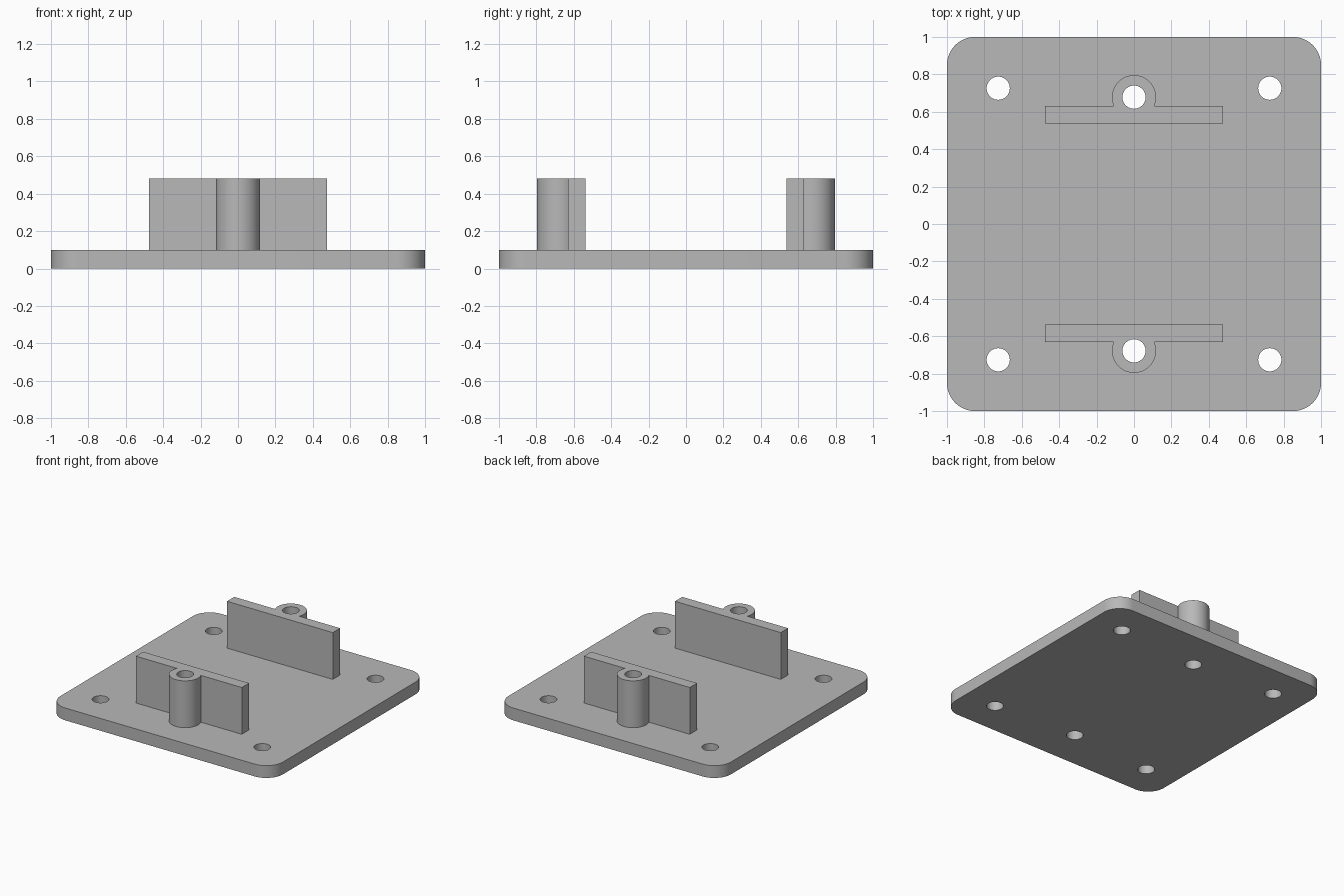
import bpy
import bmesh
from math import asin, cos, pi, radians, sin

if "Cube" in bpy.data.objects:
    bpy.data.objects.remove(bpy.data.objects["Cube"], do_unlink=True)

grey = bpy.data.materials.new("plain grey")
grey.use_nodes = True
colour = (0.48, 0.48, 0.48, 1)
grey.diffuse_color = colour
grey.node_tree.nodes["Principled BSDF"].inputs["Base Color"].default_value = colour

PLATE_TOP, WALL_TOP = 0.10, 0.48
HALF, CORNER = 1.0, 0.15
HOLE, HOLE_POS = 0.062, 0.726
BOSS, BOSS_Y = 0.118, 0.678
WALL_X, WALL_IN, WALL_OUT = 0.475, 0.537, 0.63


def arc(x, y, r, start, end, steps):
    return [(x + r * cos(start + (end - start) * i / steps),
             y + r * sin(start + (end - start) * i / steps)) for i in range(steps + 1)]


def circle(x, y, r):
    return arc(x, y, r, 0, 2 * pi, 48)[:-1]


def extruded(name, loops, z0, z1):
    """Fill an outline with holes and extrude it upwards."""
    bm = bmesh.new()
    for loop in loops:
        verts = [bm.verts.new((x, y, z0)) for x, y in loop]
        for a, b in zip(verts, verts[1:] + verts[:1]):
            bm.edges.new((a, b))
    bmesh.ops.triangle_fill(bm, edges=bm.edges[:], use_beauty=True, normal=(0, 0, 1))
    result = bmesh.ops.extrude_face_region(bm, geom=bm.faces[:], use_keep_orig=True)
    top = [g for g in result["geom"] if isinstance(g, bmesh.types.BMVert)]
    bmesh.ops.translate(bm, verts=top, vec=(0, 0, z1 - z0))
    bmesh.ops.recalc_face_normals(bm, faces=bm.faces[:])
    mesh = bpy.data.meshes.new(name)
    bm.to_mesh(mesh)
    bm.free()
    mesh.materials.append(grey)
    obj = bpy.data.objects.new(name, mesh)
    bpy.context.collection.objects.link(obj)
    bpy.ops.object.select_all(action="DESELECT")
    obj.select_set(True)
    bpy.context.view_layer.objects.active = obj
    bpy.ops.object.shade_smooth_by_angle(angle=radians(30))


# Base plate with rounded corners and six through holes
outline = []
inner = HALF - CORNER
for i, (sx, sy) in enumerate([(1, 1), (-1, 1), (-1, -1), (1, -1)]):
    outline += arc(sx * inner, sy * inner, CORNER, i * pi / 2, (i + 1) * pi / 2, 16)
holes = [circle(sx * HOLE_POS, sy * HOLE_POS, HOLE) for sx in (-1, 1) for sy in (-1, 1)]
holes += [circle(0, s * BOSS_Y, HOLE) for s in (-1, 1)]
extruded("base_plate", [outline] + holes, 0, PLATE_TOP)

# Upright walls, each with a drilled round boss on its outer side
dip = asin((BOSS_Y - WALL_OUT) / BOSS)
wall = [(-WALL_X, WALL_OUT), (-WALL_X, WALL_IN), (WALL_X, WALL_IN), (WALL_X, WALL_OUT)]
wall += arc(0, BOSS_Y, BOSS, -dip, pi + dip, 48)
for name, s in (("back_wall", 1), ("front_wall", -1)):
    loops = [[(x, s * y) for x, y in loop] for loop in (wall, circle(0, BOSS_Y, HOLE))]
    extruded(name, loops, PLATE_TOP, WALL_TOP)
